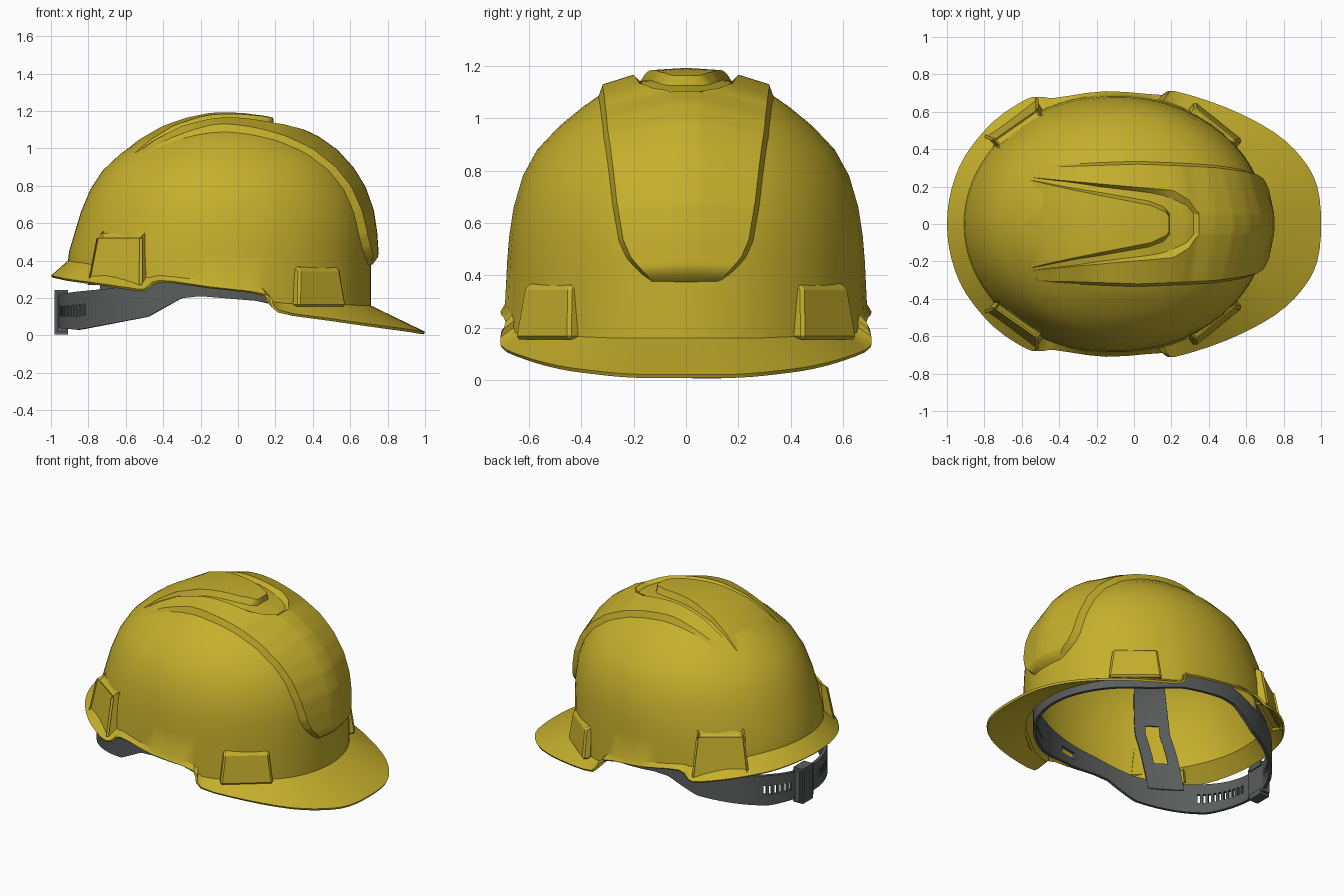
import bpy, bmesh, math
from mathutils import Vector
from mathutils.bvhtree import BVHTree

if "Cube" in bpy.data.objects:
    bpy.data.objects.remove(bpy.data.objects["Cube"])


def material(name, colour):
    mat = bpy.data.materials.new(name)
    mat.use_nodes = True
    mat.diffuse_color = colour
    mat.node_tree.nodes["Principled BSDF"].inputs["Base Color"].default_value = colour
    return mat


YELLOW = material("safety yellow", (0.56, 0.43, 0.025, 1))
GREY = material("dark grey plastic", (0.1, 0.11, 0.106, 1))


def lerp(table, key):
    """Interpolate the rows of a table whose first column ascends."""
    if key <= table[0][0]:
        return table[0][1:]
    for low, high in zip(table, table[1:]):
        if key <= high[0]:
            t = (key - low[0]) / (high[0] - low[0])
            return tuple(a + (b - a) * t for a, b in zip(low[1:], high[1:]))
    return table[-1][1:]


def grid_faces(row_count, column_count, closed, skip=None):
    faces = []
    for r in range(row_count - 1):
        for c in range(column_count if closed else column_count - 1):
            if skip and skip(r, c):
                continue
            d = (c + 1) % column_count
            faces.append((r * column_count + c, r * column_count + d,
                          (r + 1) * column_count + d, (r + 1) * column_count + c))
    return faces


def add_object(name, verts, faces, mat, thickness=0, offset=-1, angle=35):
    mesh = bpy.data.meshes.new(name)
    mesh.from_pydata(verts, [], faces)
    mesh.materials.append(mat)
    obj = bpy.data.objects.new(name, mesh)
    bpy.context.collection.objects.link(obj)
    bpy.ops.object.select_all(action="DESELECT")
    obj.select_set(True)
    bpy.context.view_layer.objects.active = obj
    if thickness:
        solid = obj.modifiers.new("thickness", "SOLIDIFY")
        solid.thickness, solid.offset = thickness, offset
        bpy.ops.object.modifier_apply(modifier=solid.name)
    bpy.ops.object.shade_smooth_by_angle(angle=math.radians(angle))


# Dome sections: height, rear x, front x, half width
DOME = [(0.15, -0.94, 0.71, 0.70), (0.45, -0.903, 0.71, 0.685), (0.55, -0.873, 0.705, 0.677),
        (0.66, -0.84, 0.69, 0.66), (0.78, -0.79, 0.65, 0.625), (0.88, -0.725, 0.59, 0.57),
        (0.97, -0.63, 0.51, 0.485), (1.04, -0.53, 0.41, 0.4), (1.10, -0.4, 0.28, 0.315),
        (1.135, -0.27, 0.14, 0.2), (1.15, -0.16, 0.02, 0.09)]

# Rim from front to rear: x, y, rim height, height where the dome starts
RIM = [(1, 0, 0.02, 0.16), (0.98, 0.2, 0.022, 0.16), (0.9, 0.35, 0.035, 0.16),
       (0.75, 0.49, 0.055, 0.165), (0.5, 0.62, 0.09, 0.17), (0.22, 0.71, 0.135, 0.18),
       (0.15, 0.69, 0.22, 0.25), (-0.15, 0.71, 0.26, 0.29), (-0.42, 0.675, 0.295, 0.32),
       (-0.5, 0.68, 0.25, 0.31), (-0.58, 0.665, 0.255, 0.32), (-0.75, 0.55, 0.28, 0.36),
       (-0.9, 0.37, 0.3, 0.385), (-0.975, 0.19, 0.315, 0.395), (-1, 0, 0.32, 0.4)]


def mirrored(p):
    return Vector((p[0], -p[1], p[2], p[3]))


def smooth_path(points, parts):
    """Smooth curve through points that meet their mirror image at both ends."""
    pts = [mirrored(points[1])] + [Vector(p) for p in points] + [mirrored(points[-2])]
    path = []
    for a, b, c, d in zip(pts, pts[1:], pts[2:], pts[3:]):
        for k in range(parts):
            t = k / parts
            path.append(b + (c - a) * (t / 2) + (2 * a - 5 * b + 4 * c - d) * (t * t / 2)
                        + (3 * b - a - 3 * c + d) * (t ** 3 / 2))
    return path + [Vector(points[-1])]


def dome_point(angle, z):
    rear, front, half = lerp(DOME, z)
    return Vector(((rear + front) / 2 + (front - rear) / 2 * math.cos(angle),
                   half * math.sin(angle), z))


# Shell with visor and rear brim
half_rim = smooth_path(RIM, 3)
rim = half_rim + [mirrored(p) for p in reversed(half_rim[1:-1])]
angles = [math.atan2(p[1] / 0.69, (p[0] + 0.1) / 0.81) for p in rim]
shell = [p.xyz for p in rim] + [dome_point(a, p[3]) for a, p in zip(angles, rim)]
for section in DOME[1:]:
    shell += [dome_point(a, section[0]) for a in angles]
count = len(rim)
shell_faces = grid_faces(len(DOME) + 1, count, True)
last = len(shell) - count
shell.append(Vector((-0.07, 0, 1.153)))
shell_faces += [(last + c, last + (c + 1) % count, len(shell) - 1) for c in range(count)]
add_object("shell", shell, shell_faces, YELLOW, 0.015, angle=30)
surface = BVHTree.FromPolygons(shell, shell_faces)


def on_dome(theta, y, lift=0):
    """Point above the dome, seen from its middle at a pitch angle."""
    ray = Vector((math.cos(theta), 0, math.sin(theta)))
    return surface.ray_cast(Vector((-0.1, y, 0.41)), ray)[0] + ray * lift


# Raised crown panel, with a U-shaped groove around a central tongue
PANEL_WIDTH = [(-3, 0.11), (0, 0.16), (4, 0.21), (9, 0.24), (20, 0.265),
               (45, 0.3), (60, 0.31), (80, 0.32), (130, 0.3)]
GROOVE_OUTER = [(-0.58, 0.25), (0.2, 0.18), (0.28, 0.13), (0.32, 0.06)]
GROOVE_INNER = [(-0.58, 0.235), (0.08, 0.1), (0.16, 0.06), (0.19, 0.01)]
panel = []
STEPS = 114
for i in range(STEPS + 1):
    degrees = -3 + 137 * i / STEPS
    theta = math.radians(degrees)
    x = on_dome(theta, 0.1).x
    width = lerp(PANEL_WIDTH, degrees)[0]
    outer, inner = lerp(GROOVE_OUTER, x)[0], lerp(GROOVE_INNER, x)[0]
    step = (outer - inner) / 4
    height = 0.04 * min(1, max(0, (x + 0.68) / 0.55)) - 0.008
    height += 0.01 * max(0, 1 - degrees / 40)
    height *= min(1, (degrees + 3) / 4)
    fade = min(1, max(0, (x + 0.6) / 0.25))
    floor = height - 0.028 * fade if x < 0.315 else height
    tongue = height + 0.008 * fade if x < 0.18 else floor
    profile = [(width + 0.02, -0.01), (width, height), (outer, height), (outer - step, floor),
               (inner + step, floor), (inner, tongue)]
    if i in (0, STEPS):
        profile = [(y, -0.01) for y, lift in profile]
    row = [(-y, lift) for y, lift in profile] + [(0, profile[-1][1])] + profile[::-1]
    panel += [on_dome(theta, y, lift) for y, lift in row]
add_object("crown_panel", panel, grid_faces(STEPS + 1, 13, False), YELLOW, angle=25)


# Accessory slots on the sides
def accessory_slot(name, x, y, facing, bottom, top, lean, side):
    out = Vector((math.cos(facing), math.sin(facing) * side, 0))
    along = Vector((-out.y, out.x, 0))
    bm = bmesh.new()
    bmesh.ops.create_cube(bm, size=1)
    for v in bm.verts:
        upper, outside = v.co.z > 0, v.co.x > 0
        if outside:
            reach = -lean if upper else 0
        else:
            reach = -0.08 if upper else -0.06
        across = v.co.y * (0.28 if upper else 0.33)
        height = top - (0.025 if outside else 0) if upper else bottom
        v.co = Vector((x, y * side, height)) + out * reach + along * across
    bmesh.ops.bevel(bm, geom=bm.edges[:], offset=0.012, segments=1, affect="EDGES")
    bm.verts.index_update()
    add_object(name, [v.co.copy() for v in bm.verts],
               [[v.index for v in f.verts] for f in bm.faces], YELLOW, angle=20)
    bm.free()


for side, label in ((1, "back"), (-1, "front")):
    accessory_slot("visor_end_slot_" + label, 0.453, 0.552, math.radians(51), 0.155, 0.38, 0.025, side)
    accessory_slot("brim_end_slot_" + label, -0.657, 0.565, math.radians(125), 0.282, 0.535, 0.04, side)


# Headband with adjustment holes
def band_point(angle):
    return Vector((-0.15 + 0.8 * math.cos(angle), 0.62 * math.sin(angle), 0))


BAND_EDGES = [(-0.95, 0.04, 0.22), (-0.85, 0.03, 0.235), (-0.48, 0.1, 0.27), (-0.3, 0.2, 0.31),
              (-0.2, 0.21, 0.33), (0.1, 0.185, 0.35), (0.3, 0.14, 0.36), (0.6, 0.13, 0.36)]
COLUMNS = 240
band = []
for part in (0, 0.35, 0.65, 1):
    for c in range(COLUMNS):
        p = band_point(math.tau * c / COLUMNS)
        low, high = lerp(BAND_EDGES, p.x)
        band.append(p + Vector((0, 0, low + (high - low) * part)))


def band_hole(r, c):
    degrees = (c * 360 / COLUMNS + 180) % 360 - 180
    adjusting = 146 < degrees < 165 or -176 < degrees < -146
    return r == 1 and (adjusting and c % 2 == 0 or -82 < degrees < -73)


add_object("headband", band, grid_faces(4, COLUMNS, True, band_hole), GREY, 0.02, 0)

# Slotted suspension straps, rising from the headband along the inside of the dome
for name, middle in (("rear_strap_back", 130), ("rear_strap_front", -130),
                     ("visor_strap_back", 42), ("visor_strap_front", -42)):
    strap = []
    for r in range(13):
        z = 0.2 + 0.06 * r
        for spread in (-9, -3.5, 3.5, 9):
            angle = math.radians(middle + spread)
            inside = dome_point(angle, z)
            inside.x, inside.y = inside.x * 0.94 - 0.006, inside.y * 0.94
            start = band_point(angle) * 0.985 + Vector((0, 0, z))
            strap.append(start.lerp(inside, min(1, r / 6)))
    add_object(name, strap, grid_faces(13, 4, False, lambda r, c: c == 1 and 2 < r < 7),
               GREY, 0.012, 0)


# Rear buckle
def box(name, centre, size):
    corners = [Vector(centre) + Vector((sx * size[0], sy * size[1], sz * size[2])) / 2
               for sx in (-1, 1) for sy in (-1, 1) for sz in (-1, 1)]
    add_object(name, corners, [(0, 1, 3, 2), (4, 6, 7, 5), (0, 4, 5, 1),
                               (2, 3, 7, 6), (0, 2, 6, 4), (1, 5, 7, 3)], GREY)


BUCKLE_Y = 0.08
box("buckle_body", (-0.943, BUCKLE_Y, 0.125), (0.05, 0.15, 0.21))
for label, z in (("top", 0.225), ("bottom", 0.022)):
    box("buckle_lip_" + label, (-0.945, BUCKLE_Y, z), (0.07, 0.11, 0.035))
for label, y in (("back", 0.045), ("front", -0.045)):
    box("buckle_grip_" + label, (-0.967, BUCKLE_Y + y, 0.125), (0.026, 0.025, 0.19))
